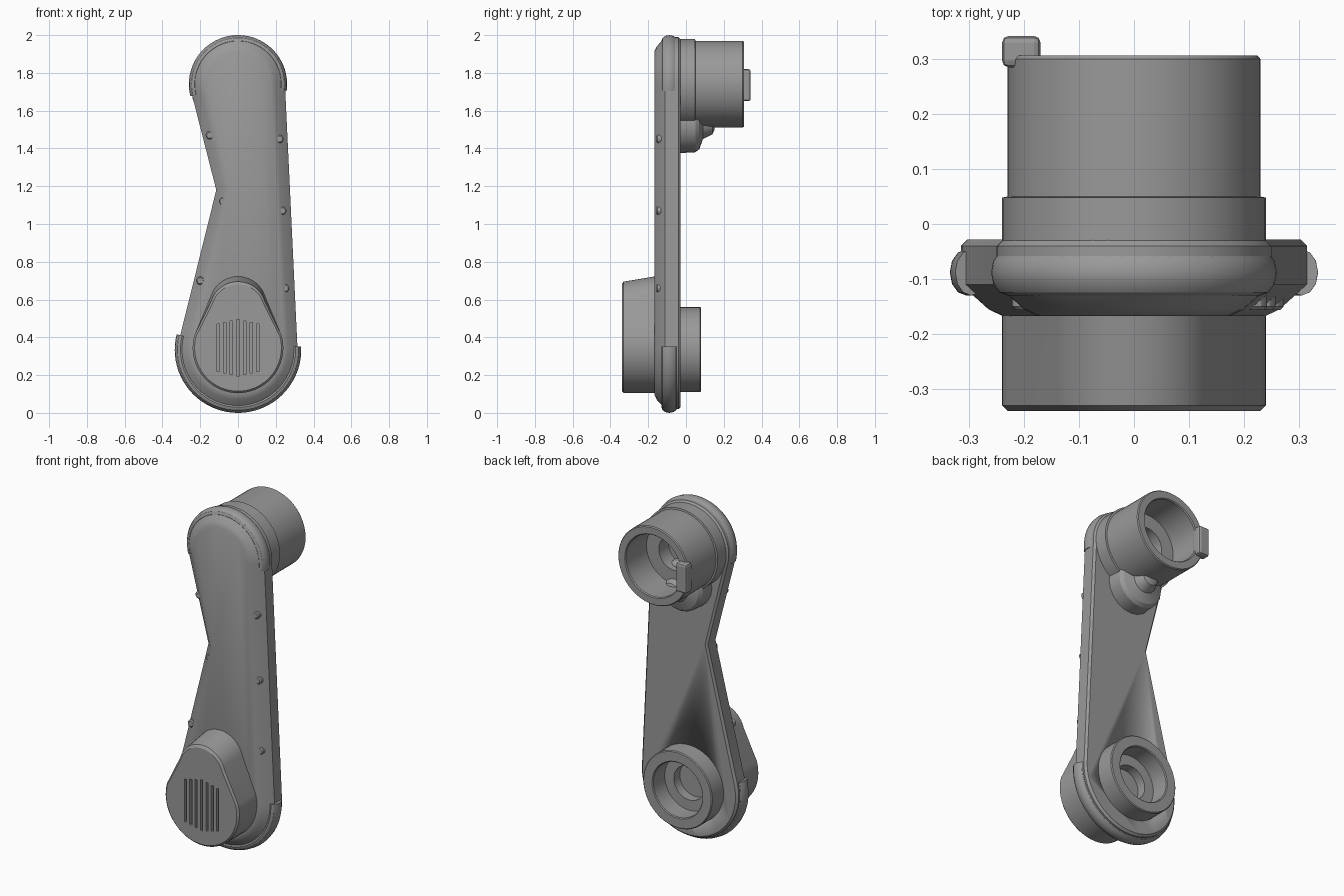
import bpy, bmesh
from math import radians, cos, sin

if "Cube" in bpy.data.objects:
    bpy.data.objects.remove(bpy.data.objects["Cube"])

GREY = (0.32, 0.32, 0.32, 1)
mat = bpy.data.materials.new("mid grey")
mat.use_nodes = True
mat.diffuse_color = GREY
mat.node_tree.nodes["Principled BSDF"].inputs["Base Color"].default_value = GREY

LOW, HIGH = 0.335, 1.74      # heights of the two joint axes


def arc(cx, cz, r, start, end, steps):
    """Points (x, z) along an arc, angles in degrees."""
    angles = [radians(start + (end - start) * i / steps) for i in range(steps + 1)]
    return [(cx + r * cos(a), cz + r * sin(a)) for a in angles]


def loft(name, rings, smooth=True):
    """Skin a row of equal rings and cap both ends."""
    bm = bmesh.new()
    loops = [[bm.verts.new(p) for p in ring] for ring in rings]
    for a, b in zip(loops, loops[1:]):
        for i in range(len(a)):
            j = (i + 1) % len(a)
            bm.faces.new((a[i], a[j], b[j], b[i]))
    bm.faces.new(loops[0])
    bm.faces.new(loops[-1])
    bmesh.ops.recalc_face_normals(bm, faces=bm.faces)
    mesh = bpy.data.meshes.new(name)
    bm.to_mesh(mesh)
    bm.free()
    mesh.materials.append(mat)
    obj = bpy.data.objects.new(name, mesh)
    bpy.context.collection.objects.link(obj)
    if smooth:
        select(obj)
        bpy.ops.object.shade_smooth_by_angle(angle=radians(30))
    return obj


def select(obj):
    bpy.ops.object.select_all(action="DESELECT")
    obj.select_set(True)
    bpy.context.view_layer.objects.active = obj


def lathe(name, x, z, profile, steps=48):
    """Turn a (radius, y) profile around an axis along y."""
    return loft(name, [[(px, y, pz) for px, pz in arc(x, z, r, 0, 360, steps)[:-1]]
                       for r, y in profile])


def box(name, x, y, z):
    """Box from three (low, high) ranges."""
    return loft(name, [[(x[0], v, z[0]), (x[1], v, z[0]), (x[1], v, z[1]), (x[0], v, z[1])]
                       for v in y], smooth=False)


def cut(obj, cutter):
    cutter.hide_render = True
    mod = obj.modifiers.new("cut", "BOOLEAN")
    mod.operation = "DIFFERENCE"
    mod.solver = "EXACT"
    mod.object = cutter
    select(obj)
    bpy.ops.object.modifier_apply(modifier=mod.name)
    bpy.data.objects.remove(cutter)


def rim(name, z, radius, start, end):
    """Rounded bumper swept around one end of the link."""
    rings = []
    for i in range(41):
        a = radians(start + (end - start) * i / 40)
        ring = []
        for dr, dy in arc(0, 0, 1, 0, 360, 12)[:-1]:
            r = radius - 0.03 + 0.03 * dr
            ring.append((r * cos(a), -0.088 + 0.042 * dy, z + r * sin(a)))
        rings.append(ring)
    return loft(name, rings)


# Link body: waisted on the right side, chamfered towards the front
def link_outline(inset):
    return (arc(0, LOW, 0.315 - inset, 166, 362, 36)
            + arc(0, HIGH, 0.25 - inset, -4, 194, 30)
            + [(-0.115 + 0.9 * inset, 1.18)])


layers = [(-0.028, 0.012), (-0.04, 0), (-0.11, 0), (-0.155, 0.05), (-0.167, 0.075)]
body = loft("link_body", [[(x, y, z) for x, z in link_outline(inset)] for y, inset in layers])
cut(body, lathe("socket_cutter", 0, LOW, [(0.2, -0.1), (0.2, 0.1)]))

# Bumpers around both ends
rim("lower_rim", LOW, 0.335, 166, 363)
rim("upper_rim", HIGH, 0.26, -8, 194)

# Upper joint: collar, hollow sleeve and stepped floor
lathe("upper_sleeve", 0, HIGH, [
    (0.24, -0.06), (0.24, 0.048), (0.23, 0.05), (0.23, 0.3), (0.225, 0.306),
    (0.185, 0.306), (0.18, 0.3), (0.18, 0.11), (0.1, 0.11), (0.1, 0.02)])

# Lower joint: short hollow sleeve
lathe("lower_sleeve", 0, LOW, [
    (0.225, -0.105), (0.225, 0.075), (0.22, 0.08), (0.165, 0.08), (0.16, 0.075),
    (0.16, -0.03), (0.1, -0.03), (0.1, -0.085)])

# Cable housing under the upper joint
lathe("cable_housing", 0, 1.525, [
    (0.15, -0.04), (0.145, 0.05), (0.13, 0.07), (0.075, 0.09), (0.05, 0.14), (0.03, 0.15)], 20)

# Locking tab on the sleeve edge
tab = box("locking_tab", (-0.24, -0.17), (0.285, 0.342), (1.65, 1.82))
bevel = tab.modifiers.new("bevel", "BEVEL")
bevel.width = 0.012
bevel.segments = 2


# Egg-shaped motor cap with a vented face
def cap_outline(inset, top):
    small = 0.15 - inset
    return (arc(0, 0.345, 0.24 - inset, 164, 376, 36)
            + arc(0, top - small, small, 16, 164, 20))


cap_layers = [(-0.15, 0, 0.725), (-0.33, 0, 0.695), (-0.34, 0.01, 0.68)]
cap = loft("motor_cap", [[(x, y, z) for x, z in cap_outline(inset, top)]
                         for y, inset, top in cap_layers])
for i in range(-3, 4):
    x, half = i * 0.035, 0.15 - 0.008 * abs(i)
    cut(cap, box("vent_cutter", (x - 0.007, x + 0.007), (-0.36, -0.315),
                 (0.345 - half, 0.345 + half)))

# Screws along the chamfered edges
for x, z in [(-0.15, 1.47), (-0.08, 1.12), (0.22, 1.45), (0.235, 1.07), (0.25, 0.66), (-0.2, 0.7)]:
    lathe("edge_screw", x, z, [(0.022, -0.1), (0.022, -0.15), (0.016, -0.156)], 12)
